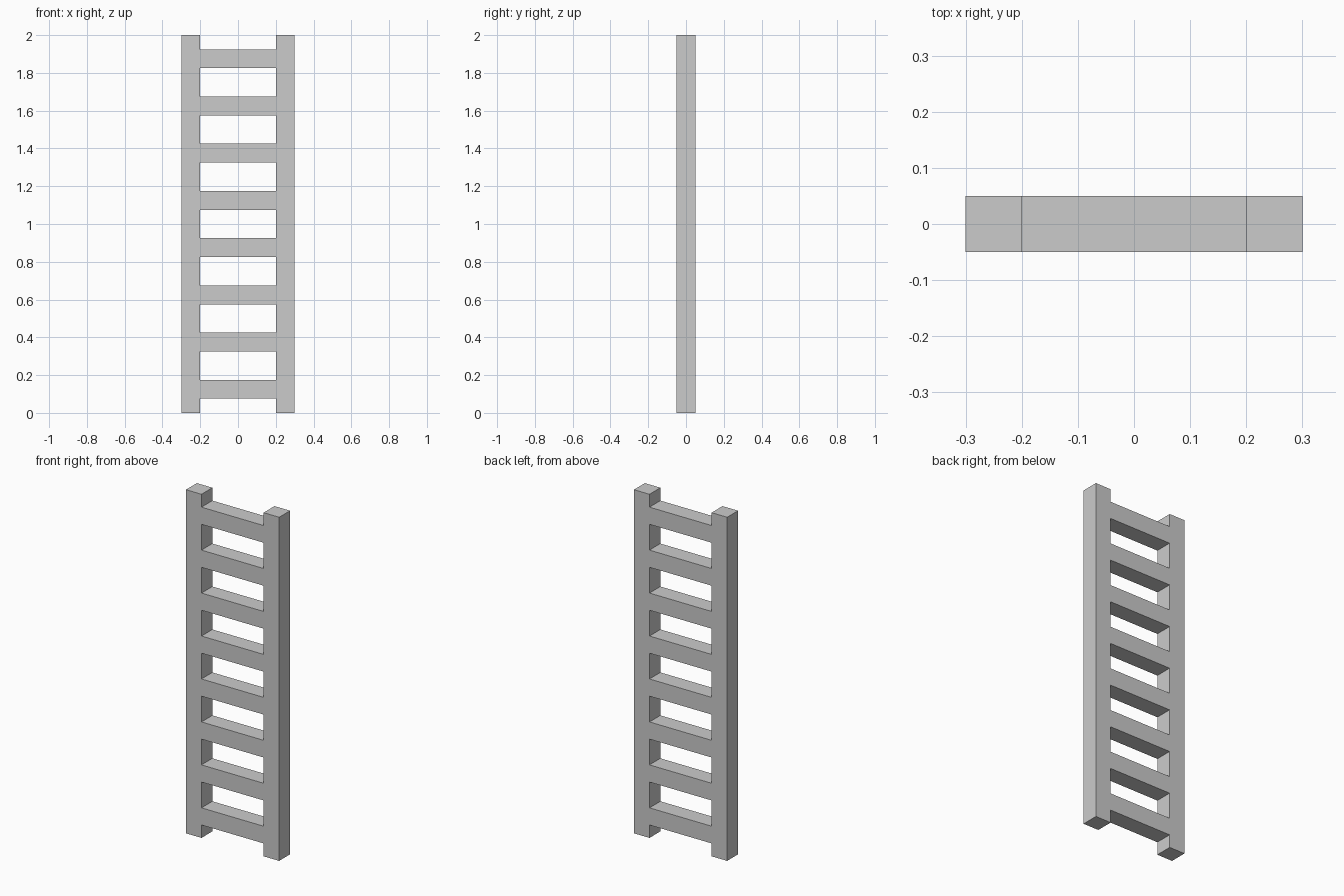
import bpy
import bmesh

if "Cube" in bpy.data.objects:
    bpy.data.objects.remove(bpy.data.objects["Cube"])

RAIL_IN, RAIL_OUT, DEPTH, HEIGHT = 0.2, 0.3, 0.1, 2.0
RUNGS, PITCH, RUNG_H = 8, 0.25, 0.1

# Grid lines: rail edges across, rung edges up
xs = [-RAIL_OUT, -RAIL_IN, RAIL_IN, RAIL_OUT]
zs = [0.0]
for i in range(RUNGS):
    centre = PITCH * (i + 0.5)
    zs += [centre - RUNG_H / 2, centre + RUNG_H / 2]
zs.append(HEIGHT)

# Flat ladder outline: both rails solid, middle column filled only at rungs
bm = bmesh.new()
verts = [[bm.verts.new((x, 0, z)) for x in xs] for z in zs]
for r in range(len(zs) - 1):
    for c in range(3):
        if c != 1 or r % 2 == 1:
            bm.faces.new((verts[r][c], verts[r][c + 1],
                          verts[r + 1][c + 1], verts[r + 1][c]))

mesh = bpy.data.meshes.new("ladder")
bm.to_mesh(mesh)
bm.free()
ladder = bpy.data.objects.new("ladder", mesh)
bpy.context.collection.objects.link(ladder)

# Thickness, making rungs and rails one flush seamless body
solid = ladder.modifiers.new("thickness", 'SOLIDIFY')
solid.thickness = DEPTH
solid.offset = 0
